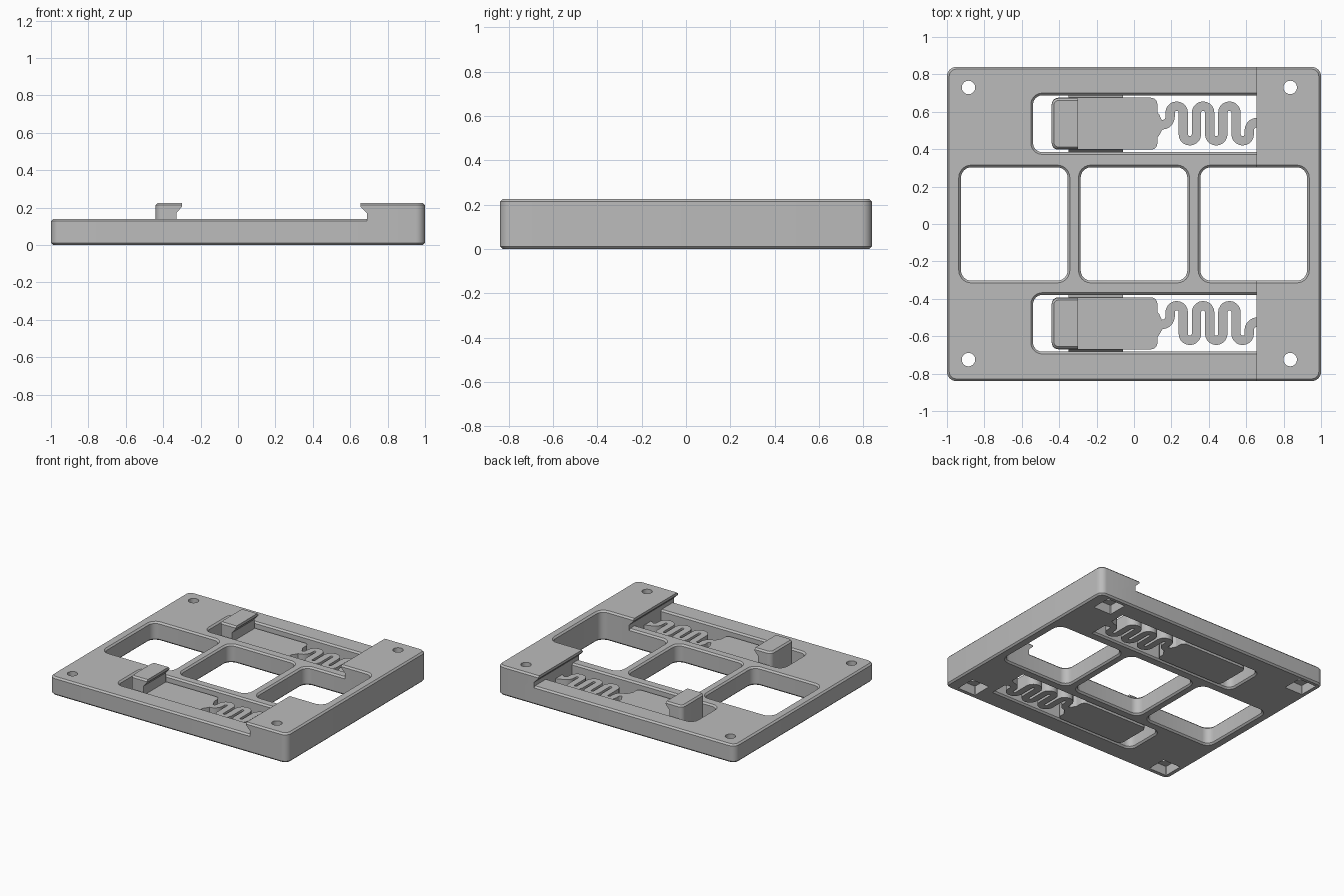
import bpy, bmesh, math

if "Cube" in bpy.data.objects:
    bpy.data.objects.remove(bpy.data.objects["Cube"], do_unlink=True)

grey = bpy.data.materials.new("plain grey")
grey.use_nodes = True
GREY = (0.5, 0.5, 0.5, 1)
grey.diffuse_color = GREY
grey.node_tree.nodes["Principled BSDF"].inputs["Base Color"].default_value = GREY

CH = 0.012          # edge chamfer
PLATE_TOP = 0.14
BLOCK_TOP = 0.225
CLIP_TOP = 0.1
STEP_X = 0.69       # wall where the raised block starts
SLOT_SHIFT = -1.067  # offset from rear slot to front slot


def prism(bm, loops):
    """Skin a stack of equal-length loops and cap both ends."""
    rings = [[bm.verts.new(p) for p in loop] for loop in loops]
    n = len(rings[0])
    for a, b in zip(rings, rings[1:]):
        for i in range(n):
            j = (i + 1) % n
            bm.faces.new((a[i], a[j], b[j], b[i]))
    bm.faces.new(rings[0][::-1])
    bm.faces.new(rings[-1])


def rounded(bm, x0, x1, y0, y1, r, levels, seg=6):
    """Rounded rectangle stacked through (z, inset) levels."""
    loops = []
    for z, ins in levels:
        rad = max(r - ins, 0.002)
        loop = []
        corners = ((x1, y1, -1, -1), (x0, y1, 1, -1), (x0, y0, 1, 1), (x1, y0, -1, 1))
        for k, (cx, cy, sx, sy) in enumerate(corners):
            for i in range(seg + 1):
                a = (k + i / seg) * math.pi / 2
                loop.append((cx + sx * (ins + rad) + rad * math.cos(a),
                             cy + sy * (ins + rad) + rad * math.sin(a), z))
        loops.append(loop)
    prism(bm, loops)


def solid(top, bottom=0.0):
    return [(bottom, CH), (bottom + CH, 0), (top - CH, 0), (top, CH)]


def flared(top):
    return [(-CH, -2 * CH), (CH, 0), (top - CH, 0), (top + CH, -2 * CH)]


def make(name, build):
    bm = bmesh.new()
    build(bm)
    bmesh.ops.recalc_face_normals(bm, faces=bm.faces)
    me = bpy.data.meshes.new(name)
    bm.to_mesh(me)
    bm.free()
    me.materials.append(grey)
    ob = bpy.data.objects.new(name, me)
    bpy.context.collection.objects.link(ob)
    return ob


def activate(ob):
    bpy.ops.object.select_all(action='DESELECT')
    ob.select_set(True)
    bpy.context.view_layer.objects.active = ob


def boolean(ob, build, op='DIFFERENCE'):
    cutter = make("cutter", build)
    cutter.hide_render = True
    mod = ob.modifiers.new("cut", 'BOOLEAN')
    mod.operation, mod.solver, mod.object = op, 'EXACT', cutter
    activate(ob)
    bpy.ops.object.modifier_apply(modifier=mod.name)
    bpy.data.objects.remove(cutter, do_unlink=True)


def smooth(ob):
    activate(ob)
    bpy.ops.object.shade_smooth_by_angle(angle=math.radians(30))


def hook_clip(wall, tip, far, bottom):
    """Undercut hook section swept across the whole depth."""
    section = [(far, bottom), (wall, bottom), (wall, 0.17), (tip, 0.205),
               (tip, 0.3), (far, 0.3)]
    return lambda bm: prism(bm, [[(x, y, z) for x, z in section] for y in (-1, 1)])


# Cutters shared by the plate and the raised block
def windows(top):
    def build(bm):
        for cx in (-0.64, 0, 0.64):
            rounded(bm, cx - 0.285, cx + 0.285, -0.303, 0.303, 0.055, flared(top))
    return build


SCREWS = [(x, y) for x in (-0.885, 0.835) for y in (-0.725, 0.73)]


def pockets(bm):
    for x, y in SCREWS:
        rounded(bm, x - 0.075, x + 0.075, y - 0.075, y + 0.075, 0.004,
                [(-0.05, 0), (0.07, 0)], 1)


def holes(bm):
    for x, y in SCREWS:
        rounded(bm, x - 0.036, x + 0.036, y - 0.036, y + 0.036, 0.0359,
                [(0.05, 0), (0.3, 0)], 8)


def slots(bm):
    for dy in (0, SLOT_SHIFT):
        rounded(bm, -0.54, 0.8, 0.384 + dy, 0.688 + dy, 0.05, flared(PLATE_TOP))


def body(top):
    return lambda bm: rounded(bm, -1, 1, -0.84, 0.84, 0.05, solid(top))


# Low base plate
plate = make("base_plate", body(PLATE_TOP))
boolean(plate, lambda bm: rounded(bm, -1.2, STEP_X, -1, 1, 0.002,
                                  [(-0.1, 0), (0.3, 0)], 1), 'INTERSECT')
boolean(plate, slots)
# Raised end block with undercut lip
block = make("raised_end_block", body(BLOCK_TOP))
boolean(block, hook_clip(STEP_X, 0.655, 1.2, -0.1), 'INTERSECT')
for part, top in ((plate, PLATE_TOP), (block, BLOCK_TOP)):
    boolean(part, windows(top))
    boolean(part, pockets)
    boolean(part, holes)
    smooth(part)


# Serpentine spring centre line with widths
def spring_path():
    path = [(0.11, 0.53, 0.17), (0.135, 0.53, 0.11)]

    def arc(cx, cy, r, a0, a1, n):
        for i in range(n + 1):
            a = math.radians(a0 + (a1 - a0) * i / n)
            path.append((cx + r * math.cos(a), cy + r * math.sin(a), 0.05))

    pitch = 0.0705
    r = pitch / 2
    arc(0.15, 0.573, 0.043, -90, 0, 5)
    for i in range(6):
        cx = 0.193 + r + pitch * i
        if i % 2 == 0:
            arc(cx, 0.595, r, 180, 0, 10)
        else:
            arc(cx, 0.48, r, 180, 360, 10)
    arc(0.659, 0.5, 0.043, 180, 90, 5)
    path.append((STEP_X + 0.01, 0.543, 0.09))
    return path


def spring(dy):
    def build(bm):
        path = spring_path()
        left, right = [], []
        for i, (x, y, w) in enumerate(path):
            a, b = path[max(i - 1, 0)], path[min(i + 1, len(path) - 1)]
            tx, ty = b[0] - a[0], b[1] - a[1]
            k = w / 2 / math.hypot(tx, ty)
            left.append((x - ty * k, y + tx * k + dy))
            right.append((x + ty * k, y - tx * k + dy))
        outline = left + right[::-1]
        prism(bm, [[(x, y, z) for x, y in outline] for z in (0, CLIP_TOP)])
    return build


# Guide ridges along both sides of a tongue
def ridges(dy):
    def build(bm):
        for edge, side in ((0.675, 1), (0.397, -1)):
            section = [(-0.005, 0.095), (0.012, 0.06), (-0.005, 0.02)]
            prism(bm, [[(x, edge + side * o + dy, z) for o, z in section]
                       for x in (-0.35, -0.06)])
    return build


# Two identical spring clips
for label, dy in (("rear", 0), ("front", SLOT_SHIFT)):
    smooth(make(label + "_clip_tongue", lambda bm: rounded(
        bm, -0.44, 0.125, 0.397 + dy, 0.675 + dy, 0.035, [(0, 0), (CLIP_TOP, 0)])))
    hook = make(label + "_clip_hook", lambda bm: rounded(
        bm, -0.44, -0.1, 0.4 + dy, 0.672 + dy, 0.035, solid(BLOCK_TOP, 0.05)))
    boolean(hook, hook_clip(-0.33, -0.3, -0.6, 0.08), 'INTERSECT')
    smooth(hook)
    smooth(make(label + "_clip_spring", spring(dy)))
    make(label + "_clip_ridges", ridges(dy))
